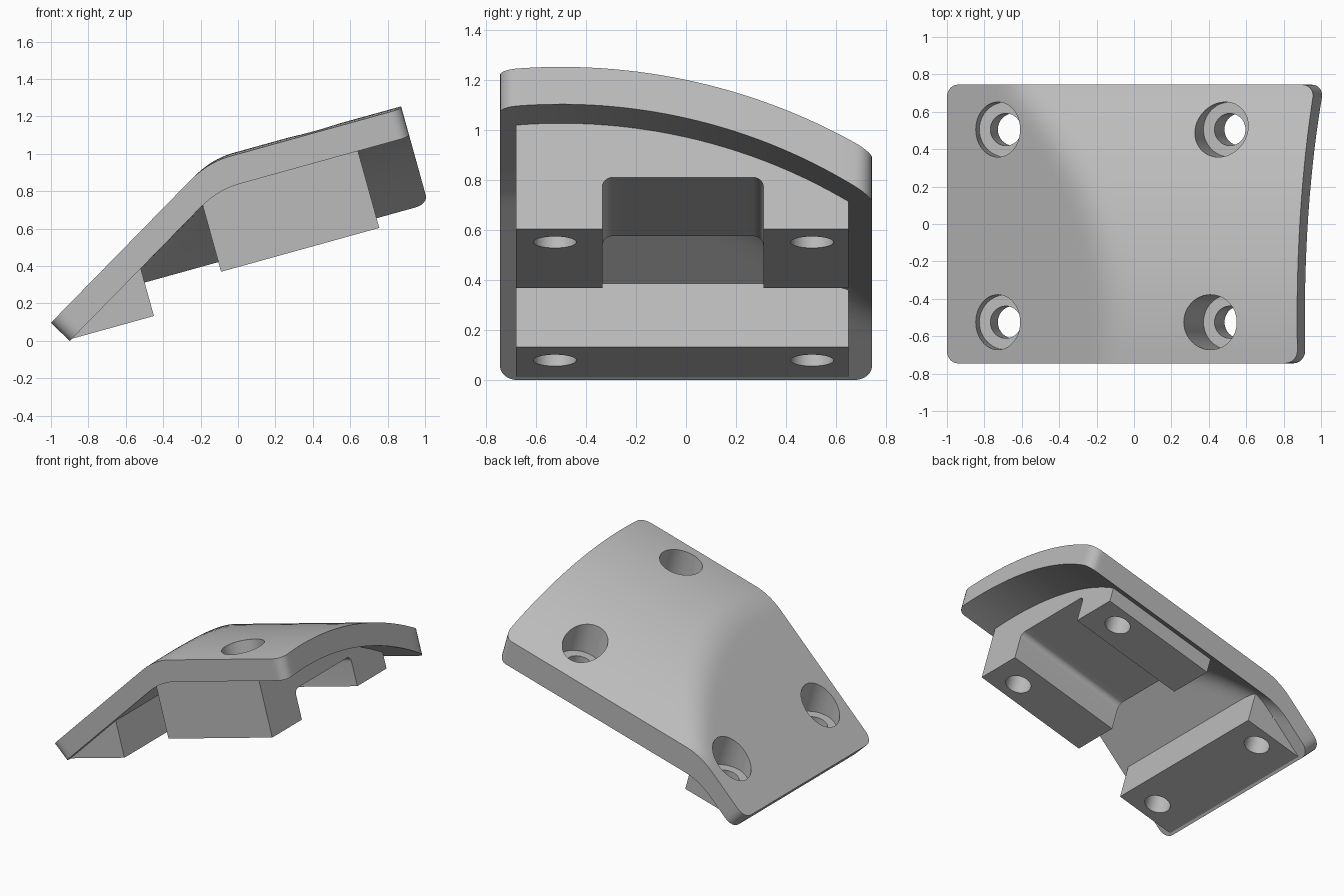
import bpy, bmesh, math
from mathutils import Matrix

if "Cube" in bpy.data.objects:
    bpy.data.objects.remove(bpy.data.objects["Cube"], do_unlink=True)

TILT = math.radians(15.5)      # the whole part is modelled level, then tilted
HALF = 0.745                   # half width
CORNER = 0.07                  # plan radius of the plate corners
U0, U1 = -0.94, 1.174          # plate ends
CREST_Y, CREST_V, RADIUS = -0.5, 0.97, 2.354
SLOPE = 0.58

grey = bpy.data.materials.new("plain grey")
grey.use_nodes = True
COLOUR = (0.5, 0.5, 0.5, 1)
grey.diffuse_color = COLOUR
grey.node_tree.nodes["Principled BSDF"].inputs["Base Color"].default_value = COLOUR


def surface(u, y, arc_depth=0.0, ramp_depth=0.0, blend=0.07):
    """Height of an arched deck blended into a flat ramp."""
    r = RADIUS - arc_depth
    arc = CREST_V - RADIUS + math.sqrt(r * r - (y - CREST_Y) ** 2)
    ramp = 0.355 + SLOPE * (u - U0) - ramp_depth / math.cos(math.atan(SLOPE))
    h = max(blend - abs(arc - ramp), 0) / blend
    return min(arc, ramp) - h * h * blend / 4


def top(u, y):
    return surface(u, y)


def underside(u, y):
    return surface(u, y, 0.155, 0.14)


def mid_plate(u, y):
    return surface(u, y, 0.08, 0.07)


def new_object(name, bm):
    bmesh.ops.recalc_face_normals(bm, faces=bm.faces)
    mesh = bpy.data.meshes.new(name)
    bm.to_mesh(mesh)
    bm.free()
    mesh.materials.append(grey)
    ob = bpy.data.objects.new(name, mesh)
    bpy.context.collection.objects.link(ob)
    return ob


def slab(name, us, y_range, upper, lower, shift=0.0, ny=28):
    """Closed solid between two height functions."""
    bm = bmesh.new()
    layers = []
    for fn, move in ((upper, 0.0), (lower, shift)):
        rows = []
        for u in us:
            a, b = y_range(u)
            uu = u + move * (us[-1] - u) / (us[-1] - us[0])
            ys = [a + (b - a) * j / ny for j in range(ny + 1)]
            rows.append([bm.verts.new((uu, y, fn(uu, y))) for y in ys])
        layers.append(rows)
    hi, lo = layers
    n = len(us) - 1
    for rows in layers:
        for i in range(n):
            for j in range(ny):
                bm.faces.new((rows[i][j], rows[i + 1][j], rows[i + 1][j + 1], rows[i][j + 1]))
    for i in range(n):
        for j in (0, ny):
            bm.faces.new((hi[i][j], hi[i + 1][j], lo[i + 1][j], lo[i][j]))
    for j in range(ny):
        for i in (0, n):
            bm.faces.new((hi[i][j], hi[i][j + 1], lo[i][j + 1], lo[i][j]))
    return new_object(name, bm)


def combine(target, tool, operation):
    mod = target.modifiers.new(tool.name, "BOOLEAN")
    mod.operation = operation
    mod.solver = "EXACT"
    mod.object = tool
    bpy.context.view_layer.objects.active = target
    bpy.ops.object.modifier_apply(modifier=mod.name)
    bpy.data.objects.remove(tool, do_unlink=True)


def plate_width(u):
    d = min(u - U0, U1 - u, CORNER)
    w = HALF - CORNER + math.sqrt(max(CORNER ** 2 - (CORNER - d) ** 2, 0))
    return -w, w


# Bent cover plate with rounded corners
ease = [CORNER * (1 - math.cos(k * math.pi / 12)) for k in range(7)]
span = U1 - U0 - 2 * CORNER
us = [U0 + d for d in ease]
us += [U0 + CORNER + span * k / 60 for k in range(1, 60)]
us += [U1 - d for d in reversed(ease)]
body = slab("mounting_cover", us, plate_width, top, underside, shift=0.072)


# Mounting blocks under the deck and under the ramp
def block(name, u0, u1, floor):
    steps = [u0 + (u1 - u0) * k / 20 for k in range(21)]
    return slab(name, steps, lambda u: (-0.68, 0.65), mid_plate, lambda u, y: floor)


combine(body, block("deck_block", 0.01, 0.888, 0.375), "UNION")
combine(body, block("ramp_block", -0.85, -0.399, 0.243), "UNION")

# Channel along the deck block, with rounded upper corners
bm = bmesh.new()
bmesh.ops.create_cube(bm, size=1)
bmesh.ops.scale(bm, vec=(1.15, 0.645, 0.4), verts=bm.verts)
bmesh.ops.translate(bm, vec=(0.425, -0.0125, 0.39), verts=bm.verts)
edges = [e for e in bm.edges if all(v.co.z > 0.5 for v in e.verts)
         and abs(e.verts[0].co.x - e.verts[1].co.x) > 1]
bmesh.ops.bevel(bm, geom=edges, offset=0.04, segments=6, profile=0.5, affect="EDGES")
combine(body, new_object("channel_cutter", bm), "DIFFERENCE")


# Counterbored screw holes
def drill(name, u, y, radius, low, high):
    bm = bmesh.new()
    bmesh.ops.create_cone(bm, cap_ends=True, segments=48, radius1=radius, radius2=radius,
                          depth=high - low,
                          matrix=Matrix.Translation((u, y, (low + high) / 2)))
    combine(body, new_object(name, bm), "DIFFERENCE")


for u, seat in ((0.692, 0.575), (-0.602, 0.393)):
    for y in (-0.525, 0.505):
        drill("screw_hole", u, y, 0.086, 0, 1.3)
        drill("counterbore", u, y, 0.147, seat, 1.3)

# Tilt into place and shade
body.data.transform(Matrix.Rotation(-TILT, 4, "Y"))
low = min(v.co.z for v in body.data.vertices)
body.data.transform(Matrix.Translation((0, 0, -low)))
bpy.ops.object.select_all(action="DESELECT")
body.select_set(True)
bpy.context.view_layer.objects.active = body
bpy.ops.object.shade_smooth_by_angle(angle=math.radians(25))
